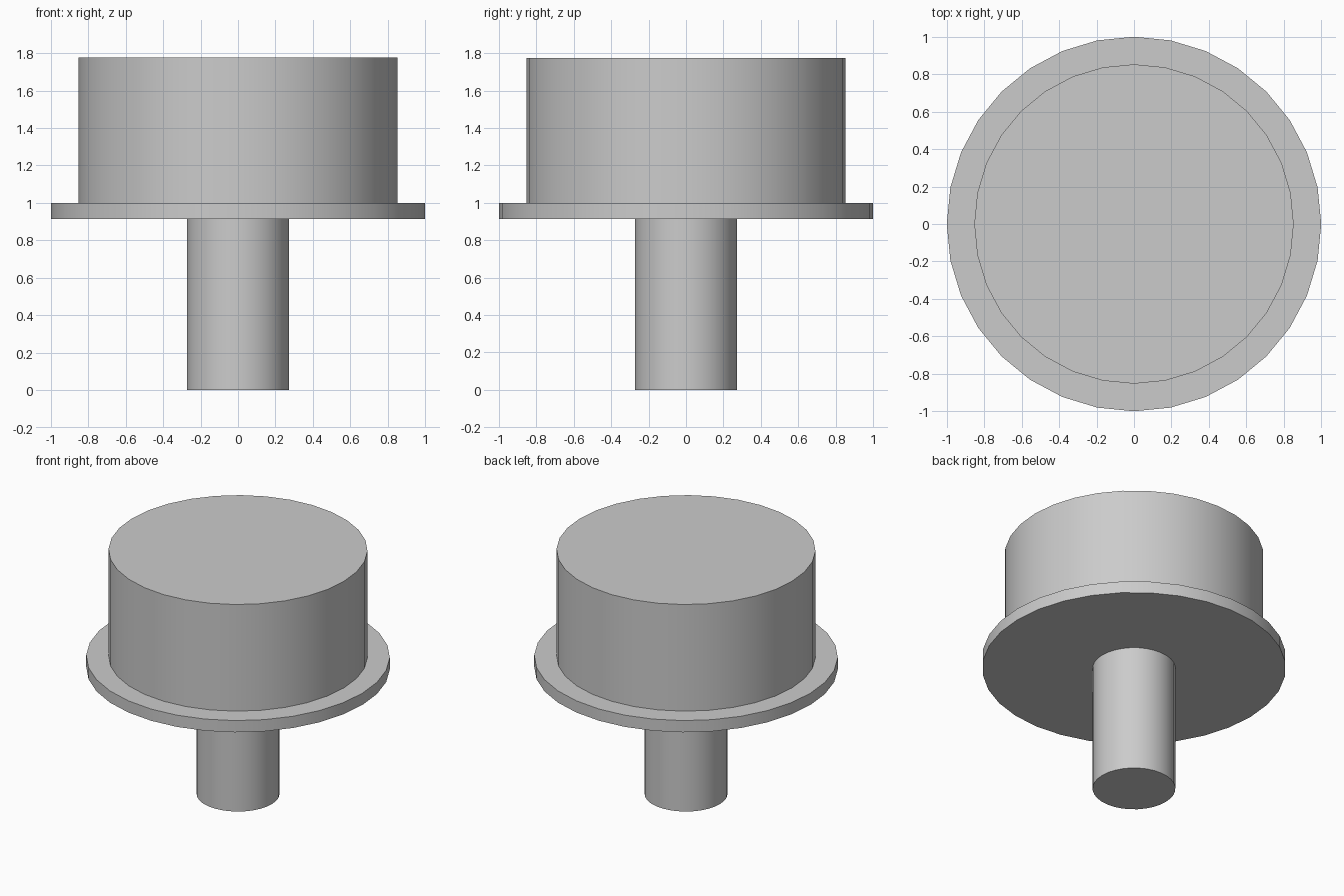
import bpy
import math

# Remove the default object
cube = bpy.data.objects.get("Cube")
if cube:
    bpy.data.objects.remove(cube, do_unlink=True)

# Single plain material
grey = bpy.data.materials.new("plain grey")
grey.use_nodes = True
colour = (0.6, 0.6, 0.6, 1.0)
grey.diffuse_color = colour
grey.node_tree.nodes["Principled BSDF"].inputs["Base Color"].default_value = colour


def disc(name, radius, bottom, top):
    """Upright capped cylinder with a smooth wall and sharp rims."""
    bpy.ops.mesh.primitive_cylinder_add(
        vertices=32, radius=radius, depth=top - bottom,
        location=(0, 0, (bottom + top) / 2))
    part = bpy.context.object
    part.name = name
    part.data.materials.append(grey)
    bpy.ops.object.shade_smooth_by_angle(angle=math.radians(30))
    return part


# Stem, flange and head stacked on one axis
disc("stem", 0.273, 0.0, 0.915)
disc("flange", 1.0, 0.915, 1.0)
disc("head", 0.853, 1.0, 1.775)
